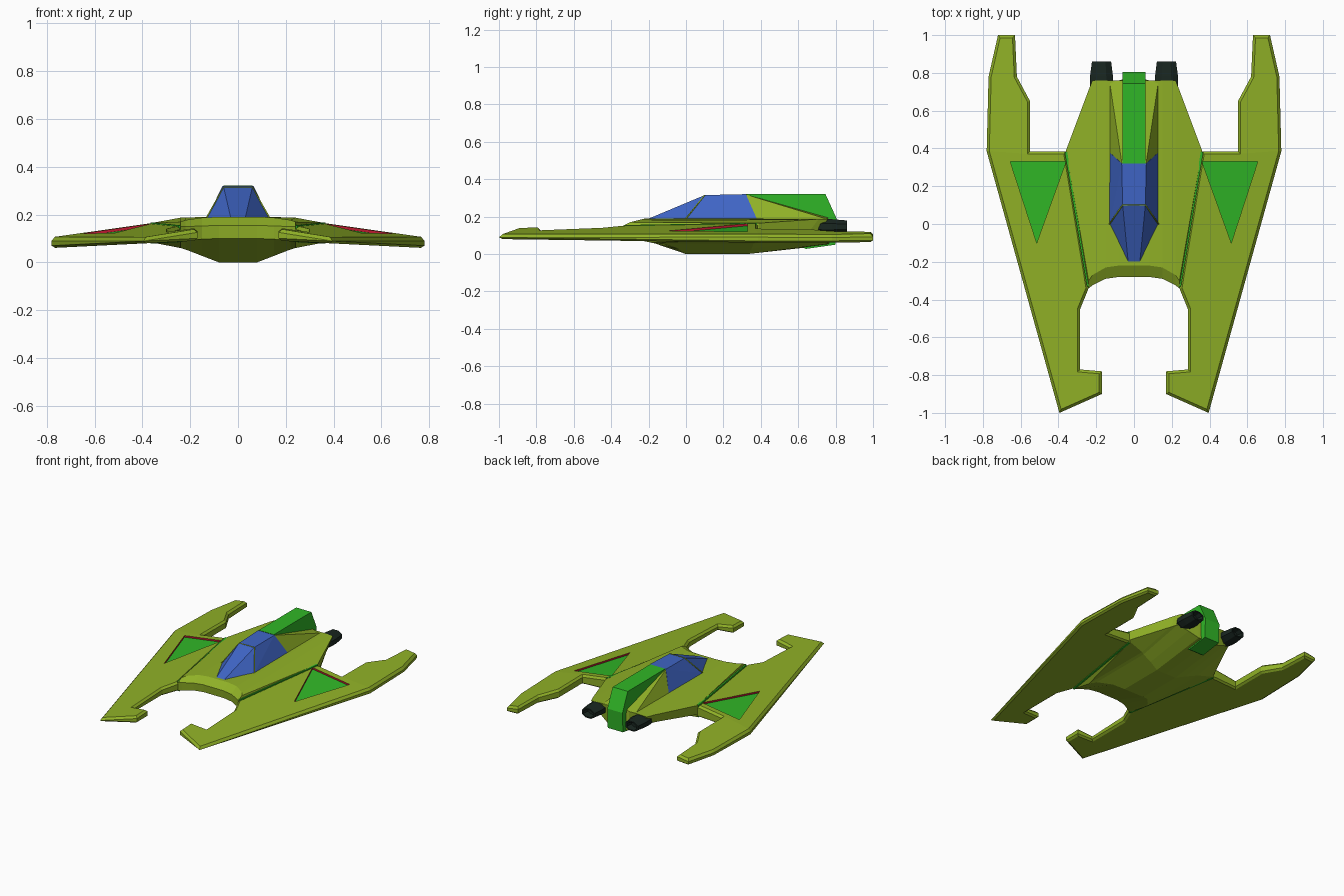
import bpy, bmesh, math

if "Cube" in bpy.data.objects:
    bpy.data.objects.remove(bpy.data.objects["Cube"])


def material(name, rgb):
    m = bpy.data.materials.new(name)
    m.diffuse_color = (*rgb, 1)
    m.use_nodes = True
    m.node_tree.nodes["Principled BSDF"].inputs["Base Color"].default_value = m.diffuse_color
    return m


OLIVE = material("olive", (0.28, 0.44, 0.02))
GREEN = material("green", (0.03, 0.47, 0.02))
BLUE = material("blue", (0.05, 0.13, 0.56))
BLACK = material("black", (0.01, 0.02, 0.015))
RED = material("red", (0.5, 0.01, 0.03))


def finish(name, bm, mats, mirror=False):
    bmesh.ops.recalc_face_normals(bm, faces=bm.faces[:])
    me = bpy.data.meshes.new(name)
    bm.to_mesh(me)
    bm.free()
    for m in mats:
        me.materials.append(m)
    ob = bpy.data.objects.new(name, me)
    bpy.context.collection.objects.link(ob)
    if mirror:
        ob.modifiers.new("Mirror", 'MIRROR').use_mirror_merge = False
    return ob


def loft(name, rings, mat, mirror=False):
    """Skin a list of equal-length point rings and cap the ends."""
    bm = bmesh.new()
    vs = [[bm.verts.new(p) for p in r] for r in rings]
    n = len(vs[0])
    for a, b in zip(vs, vs[1:]):
        for i in range(n):
            j = (i + 1) % n
            bm.faces.new((a[i], a[j], b[j], b[i]))
    bm.faces.new(vs[0])
    bm.faces.new(vs[-1])
    bmesh.ops.remove_doubles(bm, verts=bm.verts[:], dist=1e-5)
    return finish(name, bm, [mat], mirror)


def hull(name, half, mat):
    """Convex hull of points given for x > 0 and reflected."""
    bm = bmesh.new()
    for x, y, z in half:
        for s in (-1, 1):
            bm.verts.new((s * x, y, z))
    bmesh.ops.convex_hull(bm, input=bm.verts[:])
    return finish(name, bm, [mat])


# Wing surfaces
def z_top(x, y):
    z = 0.105 - 0.143 * (x - 0.78) + 0.0404 * (min(y, 0.385) - 0.385)
    return z - 0.01 * max(0, y - 0.385)


def z_bottom(x, y):
    return 0.06 + 0.05 * (0.78 - x)


# Wing: flat outline, inset for the bevelled rim, thickened
main = [(0.24, -0.34), (0.285, -0.45), (0.285, -0.77), (0.17, -0.78), (0.17, -0.90),
        (0.395, -1.0), (0.78, 0.385), (0.55, 0.385), (0.36, 0.385)]
prong = [(0.55, 0.385), (0.78, 0.385), (0.77, 0.78), (0.72, 1.0), (0.63, 1.0),
         (0.62, 0.78), (0.55, 0.65)]
bm = bmesh.new()
for outline in (main, prong):
    bm.faces.new([bm.verts.new((x, y, 0)) for x, y in outline])
bmesh.ops.remove_doubles(bm, verts=bm.verts[:], dist=1e-4)
key = lambda v: (round(v.co.x, 4), round(v.co.y, 4))
rim = {key(v) for v in bm.verts}
bmesh.ops.recalc_face_normals(bm, faces=bm.faces[:])
bmesh.ops.inset_region(bm, faces=bm.faces[:], thickness=0.014,
                       use_boundary=True, use_even_offset=True)
ext = bmesh.ops.extrude_face_region(bm, geom=bm.faces[:])["geom"]
upper = {v for v in ext if isinstance(v, bmesh.types.BMVert)}
for v in bm.verts:
    edge = key(v) in rim
    if v in upper:
        v.co.z = z_top(v.co.x, v.co.y) - 0.015 * edge
    else:
        v.co.z = z_bottom(v.co.x, v.co.y) + 0.010 * edge
wing = finish("wings", bm, [OLIVE])

# Triangular recess in each wing: red walls, green floor
tri = [(0.36, 0.33), (0.655, 0.33), (0.515, -0.10)]
bm = bmesh.new()
low = [bm.verts.new((x, y, z_top(x, y) - 0.012)) for x, y in tri]
top = [bm.verts.new((x, y, 0.3)) for x, y in tri]
bm.faces.new(low).material_index = 1
bm.faces.new(top)
for i in range(3):
    j = (i + 1) % 3
    bm.faces.new((low[i], low[j], top[j], top[i]))
cutter = finish("recess_cutter", bm, [RED, GREEN])
cutter.hide_render = True
cut = wing.modifiers.new("Recess", 'BOOLEAN')
cut.operation, cut.solver, cut.object = 'DIFFERENCE', 'EXACT', cutter
cut.material_mode = 'TRANSFER'
bpy.context.view_layer.objects.active = wing
bpy.ops.object.modifier_apply(modifier=cut.name)
bpy.data.objects.remove(cutter)
wing.modifiers.new("Mirror", 'MIRROR').use_mirror_merge = False

# Green seam between wing and fuselage
seam = []
for x, y in ((0.242, -0.33), (0.36, 0.38)):
    t, b = z_top(x, y) + 0.002, z_bottom(x, y) - 0.002
    seam.append([(x - 0.007, y, b), (x + 0.007, y, b), (x + 0.007, y, t), (x - 0.007, y, t)])
loft("wing_seams", seam, GREEN, mirror=True)

# Fuselage: side profiles (y, z) at increasing x
sections = [
    (0.00, [(-.275, .10), (-.28, .155), (-.22, .19), (.76, .19), (.78, .05), (.33, 0), (0, 0)]),
    (0.08, [(-.275, .10), (-.28, .155), (-.22, .19), (.76, .19), (.76, .055), (.33, 0), (0, 0)]),
    (0.15, [(-.285, .097), (-.29, .152), (-.23, .187), (.76, .19), (.74, .09), (.35, .027), (-.04, .027)]),
    (0.22, [(-.32, .092), (-.325, .150), (-.27, .177), (.76, .187), (.71, .125), (.36, .054), (-.12, .054)]),
    (0.24, [(-.335, .09), (-.34, .150), (-.30, .170), (.71, .187), (.66, .122), (.37, .06), (-.18, .06)]),
    (0.36, [(.38, .085), (.38, .155), (.385, .165), (.39, .165), (.39, .10), (.39, .083), (.385, .083)]),
]
rings = [[(x, y, z) for y, z in s] for x, s in sections]
left = [[(-x, y, z) for x, y, z in r] for r in rings[:0:-1]]
loft("fuselage", left + rings, OLIVE)

# Canopy with frame bars, and the fairing behind it
hull("canopy", [(0.03, -0.21, 0.185), (0.13, 0.0, 0.185), (0.13, 0.38, 0.185),
                (0.06, 0.10, 0.315), (0.065, 0.32, 0.32)], BLUE)


def bar(name, points, mirror, r=0.004):
    cu = bpy.data.curves.new(name, 'CURVE')
    cu.dimensions, cu.bevel_depth, cu.bevel_resolution = '3D', r, 0
    sp = cu.splines.new('POLY')
    sp.points.add(len(points) - 1)
    for p, c in zip(sp.points, points):
        p.co = (*c, 1)
    cu.materials.append(OLIVE)
    ob = bpy.data.objects.new(name, cu)
    bpy.context.collection.objects.link(ob)


bar("canopy_frame", [(-0.13, 0, 0.19), (-0.06, 0.10, 0.314), (0.06, 0.10, 0.314), (0.13, 0, 0.19)], False)
hull("rear_fairing", [(0.13, 0.38, 0.185), (0.13, 0.76, 0.185), (0.064, 0.321, 0.318),
                      (0.05, 0.76, 0.195)], OLIVE)

# Tail fin band that wraps over the rear and under the belly
fin = [(.32, .322), (.745, .322), (.805, .19), (.80, .05), (.64, .027), (.50, .10), (.36, .19)]
loft("tail_fin", [[(x, y, z) for y, z in fin] for x in (-0.06, 0.06)], GREEN)

# Engines: eight-sided nozzles
nozzle = [(.64, .03), (.73, .066), (.78, .066), (.86, .055), (.86, .042), (.82, .034)]
loft("engines", [[(0.172 + r * math.cos(a), y, 0.146 + 0.66 * r * math.sin(a))
                  for a in (math.pi * (k + 0.5) / 4 for k in range(8))]
                 for y, r in nozzle], BLACK, mirror=True)
